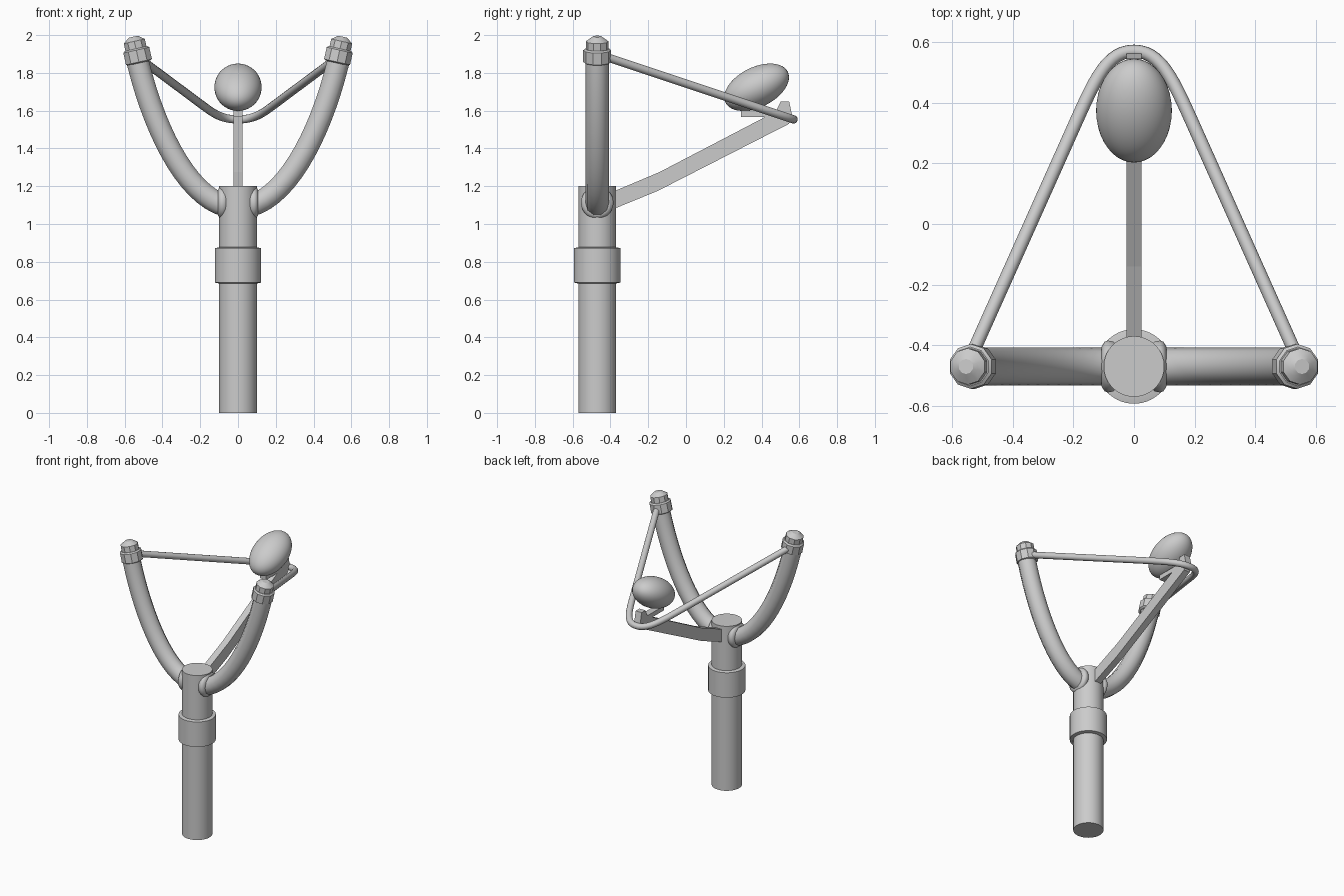
import bpy, bmesh, math
from mathutils import Vector

if "Cube" in bpy.data.objects:
    bpy.data.objects.remove(bpy.data.objects["Cube"])

POST_Y = -0.47
grey = bpy.data.materials.new("plain grey")
grey.diffuse_color = (0.6, 0.6, 0.6, 1)
grey.use_nodes = True
grey.node_tree.nodes["Principled BSDF"].inputs["Base Color"].default_value = grey.diffuse_color


def finish(obj, name, angle=35):
    obj.name = name
    obj.data.materials.clear()
    obj.data.materials.append(grey)
    bpy.ops.object.select_all(action='DESELECT')
    obj.select_set(True)
    bpy.context.view_layer.objects.active = obj
    if angle:
        bpy.ops.object.shade_smooth_by_angle(angle=math.radians(angle))
    return obj


def lathe(name, profile, origin, axis=(0, 0, 1), sides=48, angle=35):
    """Closed turned part from (radius, height) pairs along an axis."""
    bm = bmesh.new()
    rot = Vector((0, 0, 1)).rotation_difference(Vector(axis))
    rings = []
    for r, h in profile:
        ring = []
        for i in range(sides):
            a = 2 * math.pi * (i + 0.5) / sides
            p = rot @ Vector((r * math.cos(a), r * math.sin(a), h))
            ring.append(bm.verts.new(p + Vector(origin)))
        rings.append(ring)
    for lo, hi in zip(rings, rings[1:]):
        for i in range(sides):
            j = (i + 1) % sides
            bm.faces.new((lo[i], lo[j], hi[j], hi[i]))
    bm.faces.new(rings[0][::-1])
    bm.faces.new(rings[-1])
    mesh = bpy.data.meshes.new(name)
    bm.to_mesh(mesh)
    bm.free()
    obj = bpy.data.objects.new(name, mesh)
    bpy.context.collection.objects.link(obj)
    return finish(obj, name, angle)


def tube(name, knots, radius, res, steps):
    """Round tube along Bezier knots given as (left handle, point, right handle)."""
    cu = bpy.data.curves.new(name, 'CURVE')
    cu.dimensions = '3D'
    cu.bevel_depth, cu.bevel_resolution = radius, res
    cu.resolution_u, cu.use_fill_caps = steps, True
    sp = cu.splines.new('BEZIER')
    sp.bezier_points.add(len(knots) - 1)
    for bp, (l, p, r) in zip(sp.bezier_points, knots):
        bp.handle_left_type = bp.handle_right_type = 'FREE'
        bp.handle_left, bp.co, bp.handle_right = l, p, r
    obj = bpy.data.objects.new(name, cu)
    bpy.context.collection.objects.link(obj)
    bpy.ops.object.select_all(action='DESELECT')
    obj.select_set(True)
    bpy.context.view_layer.objects.active = obj
    bpy.ops.object.convert(target='MESH')
    return finish(bpy.context.object, name, 40)


# Handle post and its grip collar
lathe("handle_post", [(0.1, 0), (0.1, 1.2)], (0, POST_Y, 0))
lathe("grip_collar", [(0.1, 0.685), (0.123, 0.69), (0.123, 0.872), (0.1, 0.877)],
      (0, POST_Y, 0))

for side, s in (("left", -1), ("right", 1)):
    # Curved fork arm
    def at(x, z):
        return (s * x, POST_Y, z)
    tube(side + "_fork_arm",
         [(at(0, 1.08), at(0.06, 1.095), at(0.28, 1.15)),
          (at(0.46, 1.53), at(0.545, 1.92), at(0.56, 1.98))], 0.062, 3, 16)
    # Rounded socket where the arm meets the post
    lathe(side + "_arm_socket",
          [(0.07, -0.03), (0.082, -0.018), (0.086, 0), (0.082, 0.012), (0.066, 0.022)],
          (s * 0.085, POST_Y, 1.113), (s, 0, 0), 32, 60)
    # Tip band and tapered cap, tilted with the arm
    tilt = Vector((s * 0.22, 0, 0.975)).normalized()
    base = Vector(at(0.523, 1.852))
    lathe(side + "_tip_band", [(0.064, 0), (0.074, 0.006), (0.074, 0.07), (0.064, 0.078)],
          base, tilt, 10, 25)
    lathe(side + "_tip_cap", [(0.06, 0.06), (0.06, 0.118), (0.038, 0.134), (0.025, 0.143)],
          base, tilt, 10, 25)

# Elastic band: straight runs joined by a rounded back bend
def band(x, y):
    return (x, y, 1.88 - (y + 0.41) * 0.333)


def lerp(a, b, t):
    return Vector(a).lerp(Vector(b), t)


half = []
for s in (-1, 1):
    tip, bend = band(s * 0.53, -0.42), band(s * 0.19, 0.34)
    half.append((tip, bend, band(s * 0.125, 0.485), band(s * 0.085, 0.57)))
(t0, b0, c0, a0), (t1, b1, c1, a1) = half
tube("elastic_band",
     [(t0, t0, lerp(t0, b0, 0.33)), (lerp(t0, b0, 0.67), b0, c0),
      (a0, band(0, 0.57), a1),
      (c1, b1, lerp(b1, t1, 0.33)), (lerp(b1, t1, 0.67), t1, t1)], 0.022, 4, 12)

# Rear support bar with ball shelf and hook, extruded across x
profile = [(-0.42, 1.065), (-0.37, 1.085), (-0.15, 1.175), (0.545, 1.53), (0.562, 1.575),
           (0.546, 1.648), (0.502, 1.648), (0.477, 1.6), (0.29, 1.6), (0.29, 1.567),
           (0.42, 1.567), (-0.14, 1.275), (-0.37, 1.178), (-0.42, 1.155)]
bm = bmesh.new()
face = bm.faces.new([bm.verts.new((-0.024, y, z)) for y, z in profile])
ext = bmesh.ops.extrude_face_region(bm, geom=[face])
bmesh.ops.translate(bm, vec=(0.048, 0, 0),
                    verts=[v for v in ext["geom"] if isinstance(v, bmesh.types.BMVert)])
bmesh.ops.recalc_face_normals(bm, faces=bm.faces)
mesh = bpy.data.meshes.new("support_bar")
bm.to_mesh(mesh)
bm.free()
bar = bpy.data.objects.new("support_bar", mesh)
bpy.context.collection.objects.link(bar)
finish(bar, "support_bar", None)

# Egg-shaped shot, tilted up toward the back
bpy.ops.mesh.primitive_uv_sphere_add(segments=40, ring_count=24, radius=1,
                                     location=(0, 0.374, 1.724))
shot = bpy.context.object
shot.scale = (0.125, 0.184, 0.106)
shot.rotation_euler = (math.radians(26.5), 0, 0)
finish(shot, "shot", 60)
